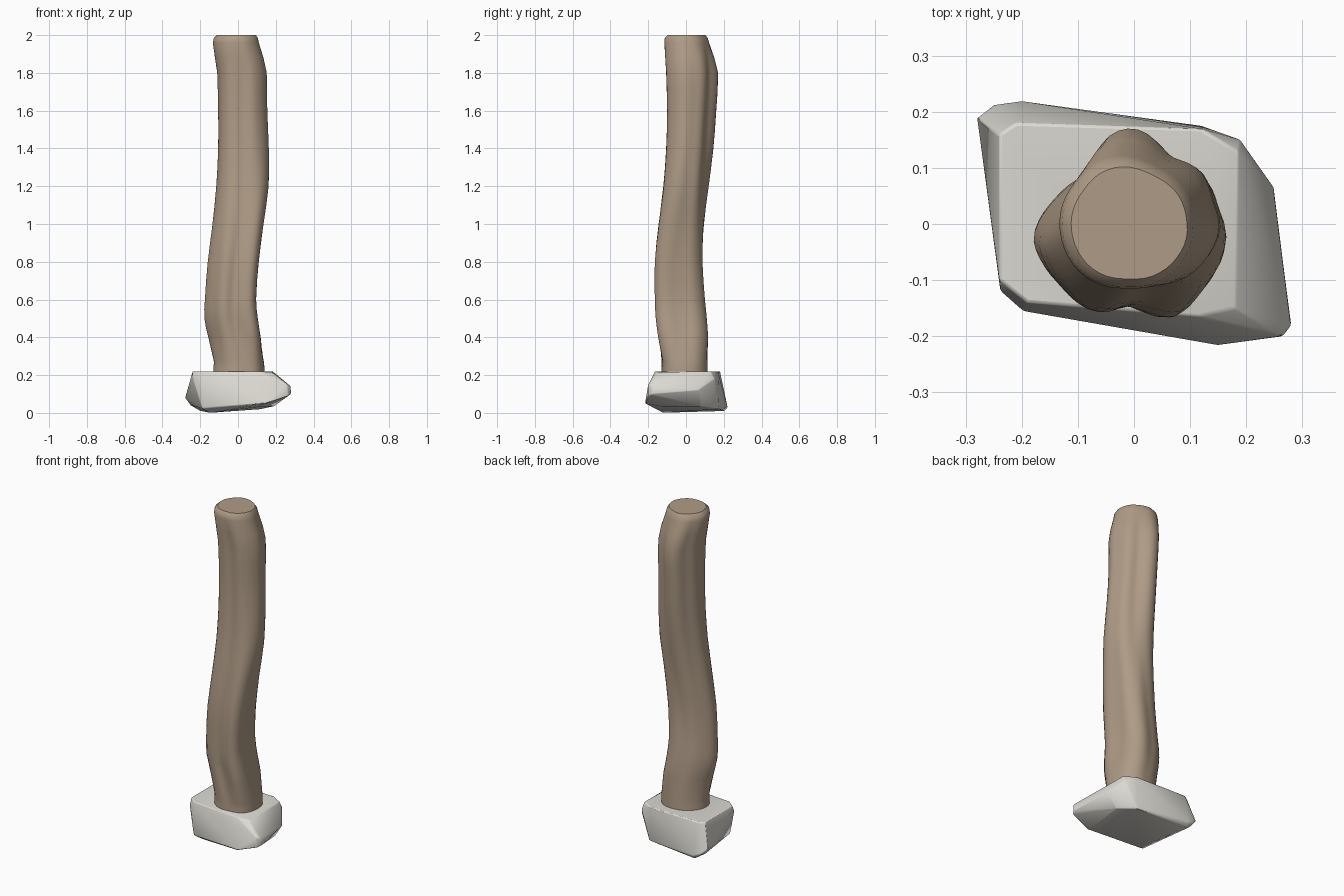
import bpy, bmesh, math

if "Cube" in bpy.data.objects:
    bpy.data.objects.remove(bpy.data.objects["Cube"])


def finish(bm, name, colour, angle):
    bmesh.ops.recalc_face_normals(bm, faces=bm.faces)
    mesh = bpy.data.meshes.new(name)
    bm.to_mesh(mesh)
    bm.free()
    ob = bpy.data.objects.new(name, mesh)
    bpy.context.collection.objects.link(ob)
    mat = bpy.data.materials.new(name + "_colour")
    mat.diffuse_color = (*colour, 1)
    mat.use_nodes = True
    mat.node_tree.nodes["Principled BSDF"].inputs["Base Color"].default_value = mat.diffuse_color
    mesh.materials.append(mat)
    bpy.ops.object.select_all(action='DESELECT')
    bpy.context.view_layer.objects.active = ob
    ob.select_set(True)
    bpy.ops.object.shade_smooth_by_angle(angle=math.radians(angle))
    return ob


# Crooked wooden post: each row is z, x min, x max, y min, y max
ROWS = [
    (0.15, -.13, .14, -.13, .115), (0.24, -.13, .14, -.13, .115),
    (0.27, -.127, .137, -.129, .113), (0.4, -.157, .12, -.147, .117),
    (0.5, -.178, .105, -.16, .11), (0.6, -.175, .096, -.165, .10),
    (0.8, -.16, .11, -.165, .087), (1.0, -.135, .135, -.145, .095),
    (1.2, -.115, .162, -.12, .12), (1.4, -.105, .163, -.105, .145),
    (1.6, -.105, .155, -.10, .16), (1.8, -.11, .152, -.105, .17),
    (1.88, -.122, .135, -.11, .15), (1.96, -.133, .11, -.115, .122),
    (1.985, -.128, .105, -.112, .115), (2.0, -.112, .095, -.098, .102),
]
# Ridged outlines of the lower and upper trunk
LOWER = [(-.178, -.03), (-.165, -.06), (-.13, -.105), (-.075, -.15), (-.02, -.13),
         (.03, -.155), (.07, -.165), (.098, -.12), (.09, -.05), (.085, 0), (.09, .03),
         (.06, .08), (.02, .1), (-.04, .085), (-.09, .075), (-.14, .035)]
UPPER = [(.155, 0), (.14, .04), (.122, .095), (.065, .12), (.04, .15), (.015, .172),
         (-.025, .172), (-.055, .15), (-.07, .11), (-.105, .06), (-.105, -.01),
         (-.08, -.075), (-.03, -.105), (.02, -.092), (.07, -.105), (.13, -.06)]
SIDES = 48


def span_scale(vals, lo, hi):
    a, b = min(vals), max(vals)
    return [lo + (hi - lo) * (v - a) / (b - a) for v in vals]


def polar(outline):
    """Even-angle radii of an outline about its centre, softened a little."""
    xs, ys = zip(*outline)
    pts = zip(span_scale(xs, -1, 1), span_scale(ys, -1, 1))
    pol = sorted((math.atan2(y, x) % math.tau, math.hypot(x, y)) for x, y in pts)
    pol = [(pol[-1][0] - math.tau, pol[-1][1])] + pol + [(pol[0][0] + math.tau, pol[0][1])]
    out = []
    for i in range(SIDES):
        t = math.tau * i / SIDES
        for (a, r), (b, s) in zip(pol, pol[1:]):
            if a <= t < b:
                out.append(r + (s - r) * (t - a) / (b - a))
                break
    return [(out[i - 1] + 2 * out[i] + out[(i + 1) % SIDES]) / 4 for i in range(SIDES)]


LOW, UP = polar(LOWER), polar(UPPER)


def ridged_ring(row):
    z, x0, x1, y0, y1 = row
    t = max(0, min(1, (z - 0.6) / 0.9))
    t = t * t * (3 - 2 * t)
    ridge = max(0.25, min(1, 0.25 + (z - 0.25) / 0.25, (2.0 - z) / 0.18))
    pts = []
    for i in range(SIDES):
        a = math.tau * i / SIDES
        r = 1 + ridge * (LOW[i] + (UP[i] - LOW[i]) * t - 1)
        pts.append((r * math.cos(a), r * math.sin(a)))
    xs, ys = zip(*pts)
    return [(x, y, z) for x, y in zip(span_scale(xs, x0, x1), span_scale(ys, y0, y1))]


def smooth_rows(rows):
    """Insert a curved halfway row in every long span."""
    out = [rows[0]]
    for k in range(1, len(rows)):
        a, b = rows[k - 1], rows[k]
        if 2 < k < len(rows) - 1 and b[0] - a[0] > 0.09:
            p, q = rows[k - 2], rows[k + 1]
            if a[0] - p[0] > 0.05:
                mid = [(9 * (s + t) - u - v) / 16 for s, t, u, v in zip(a, b, p, q)]
                out.append(((a[0] + b[0]) / 2, *mid[1:]))
        out.append(b)
    return out


bm = bmesh.new()
rings = [[bm.verts.new(p) for p in ridged_ring(row)] for row in smooth_rows(ROWS)]
for lower, upper in zip(rings, rings[1:]):
    for i in range(SIDES):
        j = (i + 1) % SIDES
        bm.faces.new((lower[i], lower[j], upper[j], upper[i]))
bm.faces.new(rings[0])
bm.faces.new(rings[-1])
finish(bm, "wooden_post", (0.43, 0.33, 0.24), 40)

# Rough-hewn foot stone: hull around its chipped corners
CORNERS = [
    # top face
    (-.24, -.10, .22), (-.19, -.14, .22), (.11, -.165, .22), (.18, -.15, .215),
    (.185, .13, .22), (.12, .17, .22), (-.21, .18, .22), (-.24, .16, .22),
    # middle
    (-.238, -.12, .18), (-.197, -.155, .14), (.26, -.2, .15), (.28, -.18, .14),
    (.28, -.18, .10), (.265, -.2, .09), (.25, .065, .12), (.19, .15, .18),
    (-.28, .19, .08), (-.25, .213, .05), (-.20, .22, .03),
    # underside
    (.15, -.217, .05), (-.19, -.15, .025), (-.15, -.12, 0), (.14, -.13, .035),
    (.19, .08, .035), (.12, .175, .02), (-.20, .205, .01), (-.25, .17, .04),
]
bm = bmesh.new()
for c in CORNERS:
    bm.verts.new(c)
bmesh.ops.convex_hull(bm, input=bm.verts)
loose = [v for v in bm.verts if not v.link_faces]
bmesh.ops.delete(bm, geom=loose, context='VERTS')
bmesh.ops.dissolve_limit(bm, angle_limit=math.radians(3), verts=bm.verts, edges=bm.edges)
stone = finish(bm, "foot_stone", (0.72, 0.70, 0.65), 50)
bev = stone.modifiers.new("worn_edges", 'BEVEL')
bev.width = 0.005
bev.segments = 2
